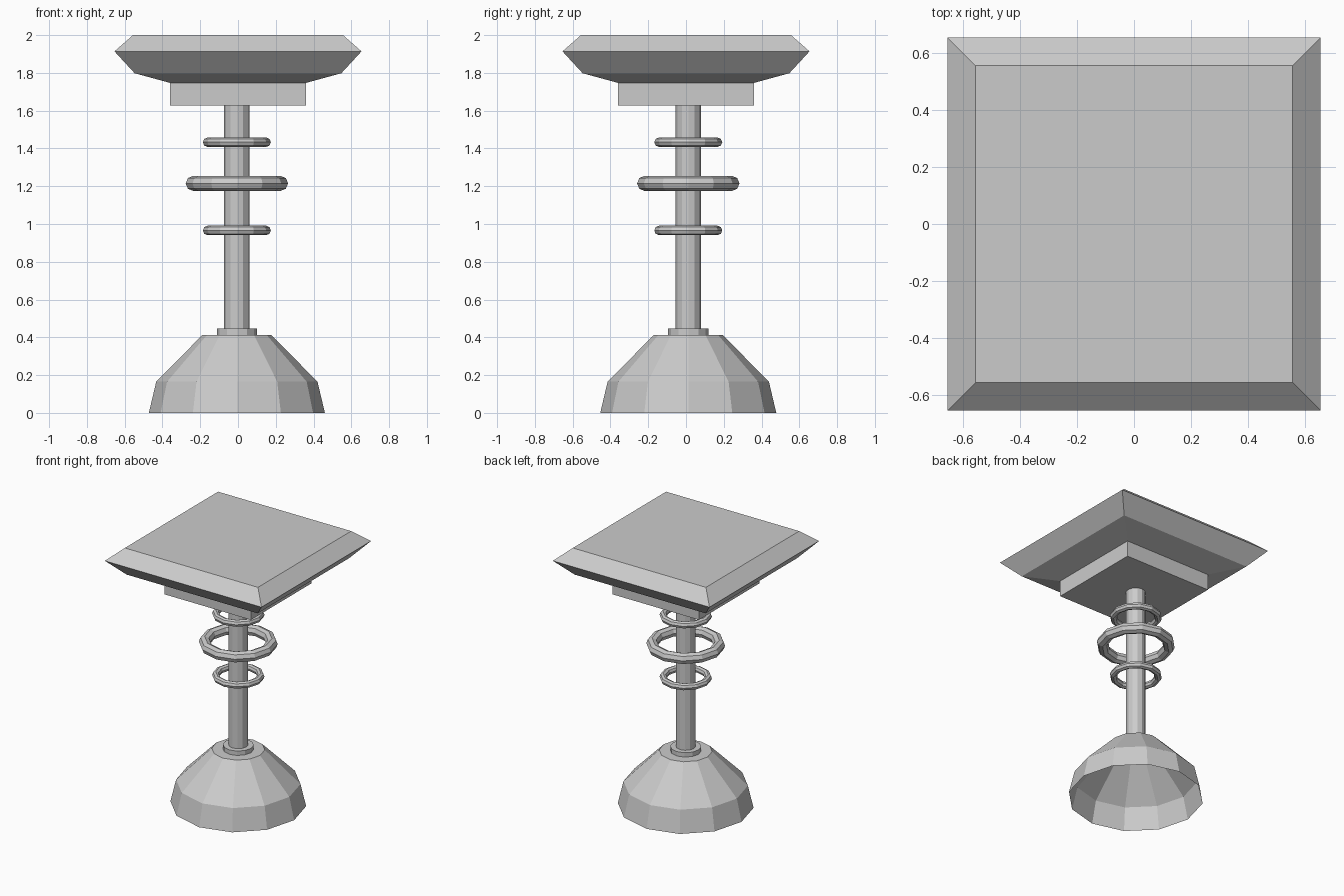
import bpy, bmesh
from math import cos, sin, pi, sqrt

if "Cube" in bpy.data.objects:
    bpy.data.objects.remove(bpy.data.objects["Cube"])

CX, CY = -0.006, 0.012   # axis of the column and base


def lathe(name, profile, sides=12, phase=0.0, centre=(CX, CY), cap_bottom=True, loop=False):
    """Sweep (radius, z) points, listed bottom to top, round a vertical axis."""
    bm = bmesh.new()
    rings = []
    for r, z in profile:
        angles = [phase + 2 * pi * i / sides for i in range(sides)]
        rings.append([bm.verts.new((centre[0] + r * cos(a), centre[1] + r * sin(a), z))
                      for a in angles])
    pairs = list(zip(rings, rings[1:]))
    if loop:
        pairs.append((rings[-1], rings[0]))
    for low, high in pairs:
        for i in range(sides):
            j = (i + 1) % sides
            bm.faces.new((low[i], low[j], high[j], high[i]))
    if not loop:
        bm.faces.new(rings[-1])
        if cap_bottom:
            bm.faces.new(rings[0][::-1])
    mesh = bpy.data.meshes.new(name)
    bm.to_mesh(mesh)
    bm.free()
    obj = bpy.data.objects.new(name, mesh)
    bpy.context.collection.objects.link(obj)
    return obj


def square(name, profile):
    """Square-section part from (half width, z) points."""
    return lathe(name, [(h * sqrt(2), z) for h, z in profile], 4, pi / 4, (0, 0))


def ring(name, outer, tube, z, tube_sides=8):
    points = [2 * pi * k / tube_sides for k in range(tube_sides)]
    return lathe(name, [(outer - tube + tube * cos(a), z + tube * sin(a)) for a in points],
                 loop=True)


# Hollow domed foot, open underneath
lathe("base_dome", [(0.466, 0), (0.427, 0.165), (0.182, 0.413)], cap_bottom=False)

# Collar and post
lathe("base_collar", [(0.106, 0.413), (0.106, 0.446)])
lathe("post", [(0.067, 0.446), (0.067, 1.628)])

# Floating rings round the post
ring("lower_ring", 0.18, 0.025, 0.966)
ring("middle_ring", 0.271, 0.04, 1.215)
ring("upper_ring", 0.18, 0.025, 1.433)

# Square support block and bevelled slab
square("support_block", [(0.36, 1.627), (0.36, 1.747)])
square("top_slab", [(0.36, 1.747), (0.547, 1.798), (0.654, 1.914), (0.556, 2.0)])
